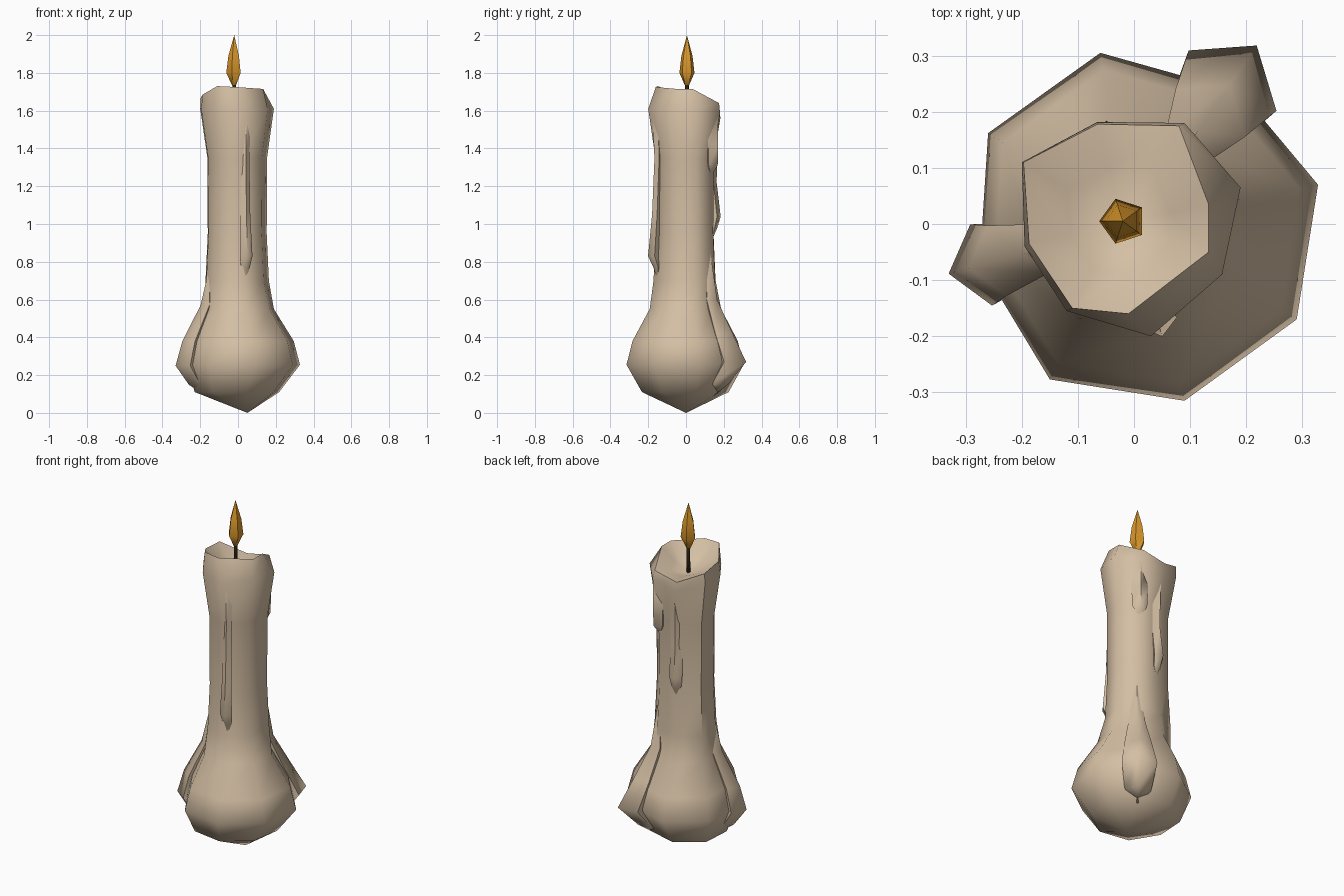
import bpy, math
from mathutils import Vector

if "Cube" in bpy.data.objects:
    bpy.data.objects.remove(bpy.data.objects["Cube"])


def material(name, rgb):
    m = bpy.data.materials.new(name)
    m.diffuse_color = (*rgb, 1)
    m.use_nodes = True
    m.node_tree.nodes["Principled BSDF"].inputs["Base Color"].default_value = m.diffuse_color
    return m


WAX = material("cream wax", (0.66, 0.52, 0.37))
FLAME = material("amber flame", (0.72, 0.32, 0.025))
WICK = material("charred wick", (0.02, 0.014, 0.006))


def loft(name, rings, mat, bottom, top, angle=60):
    """Skin equal-length rings from bottom to top, closing each end on a point."""
    n = len(rings[0])
    verts = [Vector(p) for ring in rings for p in ring]
    faces = []
    for r in range(len(rings) - 1):
        for i in range(n):
            j = (i + 1) % n
            faces.append((r*n + i, r*n + j, (r+1)*n + j, (r+1)*n + i))
    b, t, last = len(verts), len(verts) + 1, (len(rings) - 1) * n
    verts += [Vector(bottom), Vector(top)]
    for i in range(n):
        j = (i + 1) % n
        faces.append((b, j, i))
        faces.append((t, last + i, last + j))
    me = bpy.data.meshes.new(name)
    me.from_pydata(verts, [], faces)
    me.materials.append(mat)
    ob = bpy.data.objects.new(name, me)
    bpy.context.collection.objects.link(ob)
    bpy.ops.object.select_all(action='DESELECT')
    ob.select_set(True)
    bpy.context.view_layer.objects.active = ob
    bpy.ops.object.shade_smooth_by_angle(angle=math.radians(angle))
    return ob


# Uneven eight-sided outlines, counter-clockwise
shoulder = [(.19, .065), (.09, .18), (-.065, .182), (-.2, .11),
            (-.195, -.04), (-.12, -.155), (.03, -.2), (.157, -.09)]
bulge = [(.328, .07), (.19, .235), (-.06, .305), (-.26, .162),
         (-.275, -.07), (-.15, -.277), (.09, -.315), (.29, -.17)]
rim = [(.133, .035, 1.715), (.08, .175, 1.64), (-.065, .178, 1.61),
       (-.197, .11, 1.67), (-.187, -.035, 1.685), (-.11, -.15, 1.73),
       (-.01, -.16, 1.725), (.133, -.05, 1.715)]


def scaled(shape, s, z, dx=0):
    return [(x*s + dx, y*s, z) for x, y in shape]


# Candle body: melted foot, slim shaft, flared shoulder, rim and wax pool
shoulder_ring = [(x, y, min(1.61, rim[i][2] - .05))
                 for i, (x, y) in enumerate(shoulder)]
pool = [(x*.55 - .01, y*.55, 1.61 + (z - 1.61)*.3) for x, y, z in rim]
body = [scaled(bulge, .74, .11, -.025), scaled(bulge, 1, .255),
        scaled(bulge, .9, .38), scaled(bulge, .61, .55, -.01),
        scaled(shoulder, .86, .7), scaled(shoulder, .8, .95),
        scaled(shoulder, .81, 1.35), shoulder_ring, rim, pool]
loft("candle_body", body, WAX, (.05, 0, 0), (-.02, .005, 1.59))


def drip(name, degrees, rows, bottom, top):
    """Ridge of wax; rows give (distance from axis, half width, height)."""
    a = math.radians(degrees)
    c, s = math.cos(a), math.sin(a)

    def place(d, w, z):
        return (c*d - s*w, s*d + c*w, z)
    rings = [[place(d, 0, z), place(d - .8*w, w, z),
              place(d - 2*w, 0, z), place(d - .8*w, -w, z)]
             for d, w, z in rows]
    loft(name, rings, WAX, place(bottom[0], 0, bottom[1]),
         place(top[0], 0, top[1]), 75)


# Drips hanging on the shaft
drip("front_drip", -76, [(.178, .025, .77), (.207, .034, .83),
     (.185, .026, 1.05), (.172, .024, 1.35), (.185, .03, 1.58)],
     (.155, .70), (.16, 1.64))
drip("back_drip", 105, [(.172, .028, .98), (.19, .037, 1.04),
     (.168, .034, 1.22), (.172, .06, 1.44), (.182, .08, 1.56)],
     (.145, .92), (.14, 1.59))
drip("back_right_drip", 61, [(.192, .04, 1.31), (.195, .045, 1.42),
     (.195, .05, 1.57)], (.15, 1.25), (.15, 1.61))

# Ridges where wax has run down over the foot
drip("back_right_foot_ridge", 55.5, [(.27, .07, .15), (.386, .095, .27),
     (.3, .075, .42), (.2, .045, .6)], (.18, .09), (.14, .95))
drip("left_foot_ridge", 195, [(.27, .06, .15), (.342, .075, .25),
     (.305, .065, .38), (.205, .045, .57)], (.18, .09), (.15, .8))


def round_ring(r, z, n=5):
    return [(-.02 + r*math.cos(math.pi + i*math.tau/n),
             .005 + r*math.sin(math.pi + i*math.tau/n), z) for i in range(n)]


# Wick and flame
loft("wick", [round_ring(.012, 1.58), round_ring(.01, 1.74)], WICK,
     (-.02, .005, 1.57), (-.02, .005, 1.75))
loft("flame", [round_ring(.012, 1.735), round_ring(.042, 1.8),
     round_ring(.031, 1.89)], FLAME, (-.02, .005, 1.725), (-.02, .005, 2.0))
